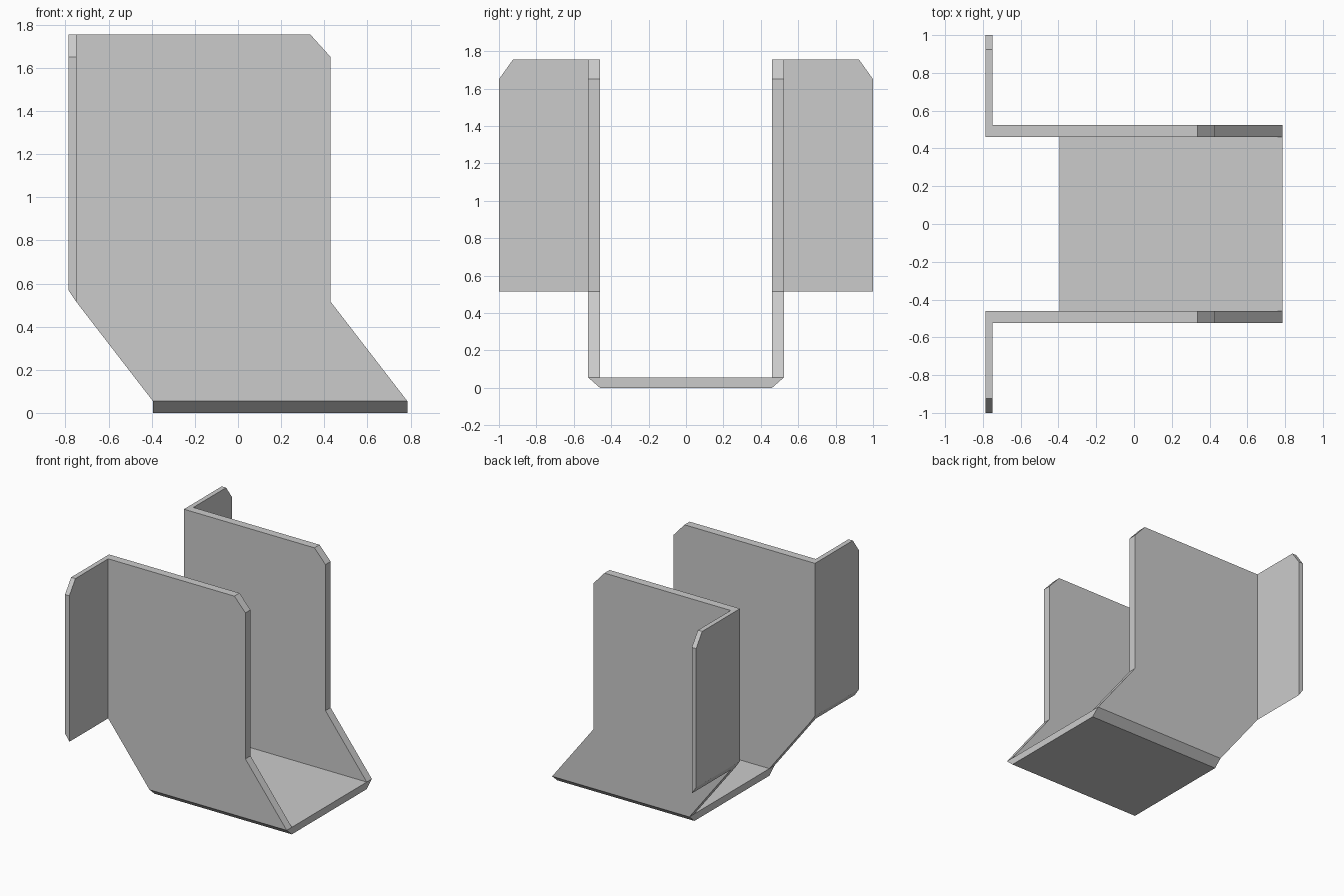
import bpy, bmesh

if "Cube" in bpy.data.objects:
    bpy.data.objects.remove(bpy.data.objects["Cube"])


def prism(name, loop_a, loop_b, open_edges=(), cap_b=None, mirror=False):
    """Join two matching loops; open_edges are left out where parts meet."""
    bm = bmesh.new()
    a = [bm.verts.new(p) for p in loop_a]
    b = [bm.verts.new(p) for p in loop_b]
    n = len(a)
    bm.faces.new(a)
    bm.faces.new([b[i] for i in (cap_b or range(n))][::-1])
    for i in range(n):
        j = (i + 1) % n
        if i not in open_edges:
            bm.faces.new((a[j], a[i], b[i], b[j]))
    bmesh.ops.recalc_face_normals(bm, faces=bm.faces)
    mesh = bpy.data.meshes.new(name)
    bm.to_mesh(mesh)
    bm.free()
    obj = bpy.data.objects.new(name, mesh)
    bpy.context.collection.objects.link(obj)
    if mirror:
        mod = obj.modifiers.new("Mirror", 'MIRROR')
        mod.use_axis = (False, True, False)
    return obj


IN, OUT = 0.46, 0.523          # inner and outer faces of the side walls
BACK, FOLD = -0.787, -0.75     # thickness of the rear flanges
FLOOR, KNEE, SHOULDER, TOP = 0.055, 0.515, 1.65, 1.755

# floor plate with bevelled long edges
section = [(-IN, 0), (IN, 0), (OUT, FLOOR), (IN, FLOOR), (-IN, FLOOR), (-OUT, FLOOR)]
prism("floor_plate",
      [(-0.395, y, z) for y, z in section],
      [(0.785, y, z) for y, z in section],
      open_edges=(2, 4))

# side walls, splayed toward the floor, with a clipped top corner
wall = [(-0.395, FLOOR), (0.785, FLOOR), (0.43, KNEE), (0.43, SHOULDER),
        (0.335, TOP), (FOLD, TOP), (FOLD, KNEE)]
prism("side_wall",
      [(x, IN, z) for x, z in wall],
      [(x, OUT, z) for x, z in wall],
      open_edges=(0, 5), mirror=True)


# rear flanges turned outward, with a slanted lower edge
def flange(x, bottom):
    pts = [(IN, bottom), (OUT, bottom), (1.0, bottom), (1.0, SHOULDER),
           (0.925, TOP), (OUT, TOP), (IN, TOP)]
    return [(x, y, z) for y, z in pts]


prism("rear_flange", flange(BACK, 0.57), flange(FOLD, KNEE),
      cap_b=(1, 2, 3, 4, 5), mirror=True)
